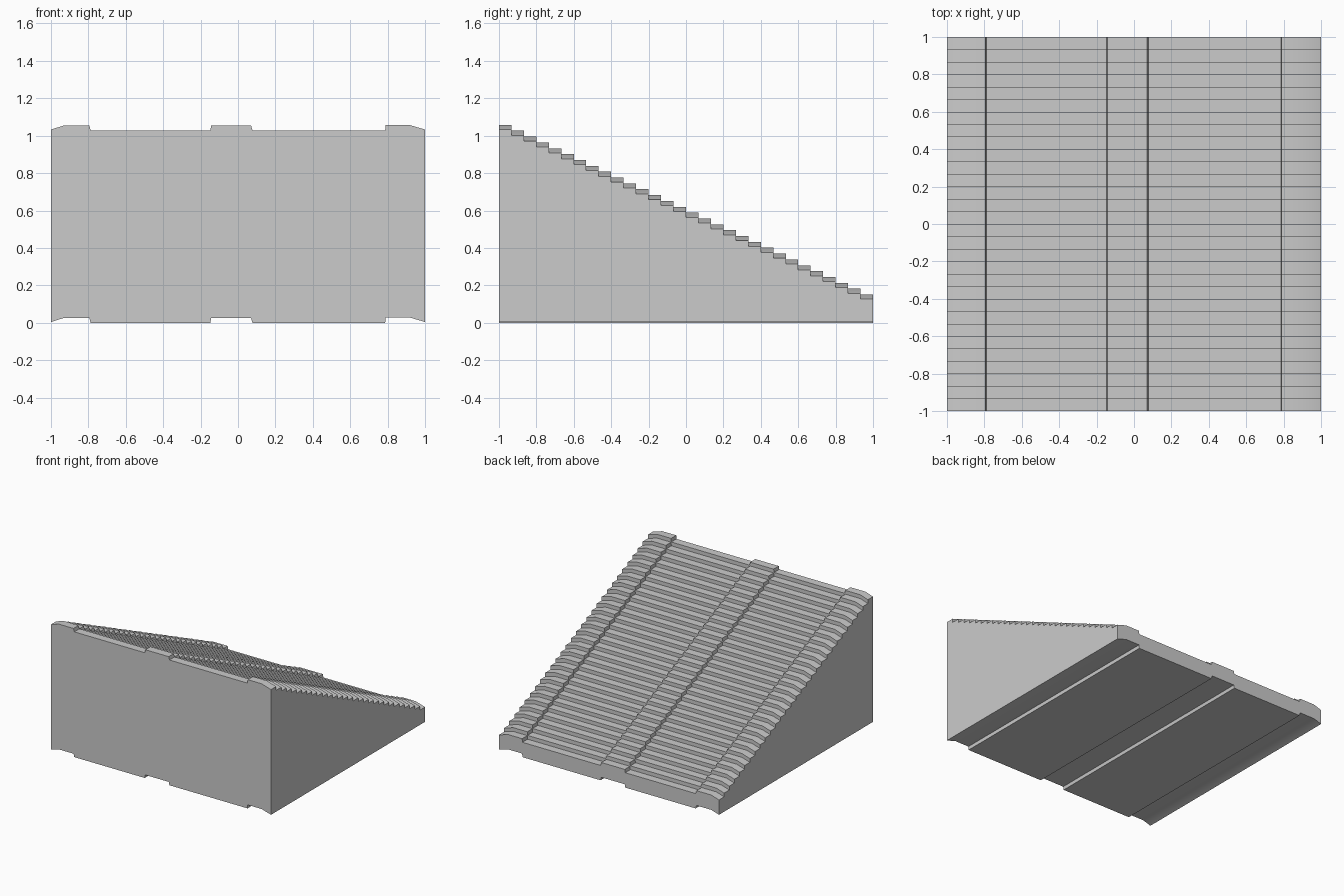
import bpy
import bmesh

if "Cube" in bpy.data.objects:
    bpy.data.objects.remove(bpy.data.objects["Cube"])

STEPS = 30
DEPTH = 2 / STEPS
TOP_Z, LOW_Z = 1.029, 0.122      # flat tread height of first and last step
DROP = (TOP_Z - LOW_Z) / (STEPS - 1)

# Cross-section of a tread: raised rims left and right, raised centre strip
tread = [(-1, 0.004), (-0.93, 0.026), (-0.795, 0.026), (-0.788, 0),
         (-0.148, 0), (-0.143, 0.026), (0.07, 0.026), (0.077, 0),
         (0.787, 0), (0.789, 0.029), (0.915, 0.029), (1, 0.004)]

# Side outline: underside, then tread and riser for each step
outline = [(-1, 0)]
for i in range(STEPS):
    z = TOP_Z - i * DROP
    outline += [(-1 + i * DEPTH, z), (-1 + (i + 1) * DEPTH, z)]
outline.append((1, 0))

# Sweep the tread section around the outline
bm = bmesh.new()
rows = [[bm.verts.new((x, y, z + dz)) for x, dz in tread] for y, z in outline]
for a, b in zip(rows, rows[1:] + rows[:1]):
    for j in range(len(tread) - 1):
        bm.faces.new((a[j], a[j + 1], b[j + 1], b[j]))

# Side walls
bm.faces.new([r[0] for r in rows])
bm.faces.new([r[-1] for r in rows])
bmesh.ops.recalc_face_normals(bm, faces=bm.faces[:])

mesh = bpy.data.meshes.new("staircase")
bm.to_mesh(mesh)
bm.free()
stairs = bpy.data.objects.new("staircase", mesh)
bpy.context.collection.objects.link(stairs)

# Smooth the gentle rim slopes, keep step edges sharp
bpy.context.view_layer.objects.active = stairs
stairs.select_set(True)
bpy.ops.object.shade_smooth_by_angle()
